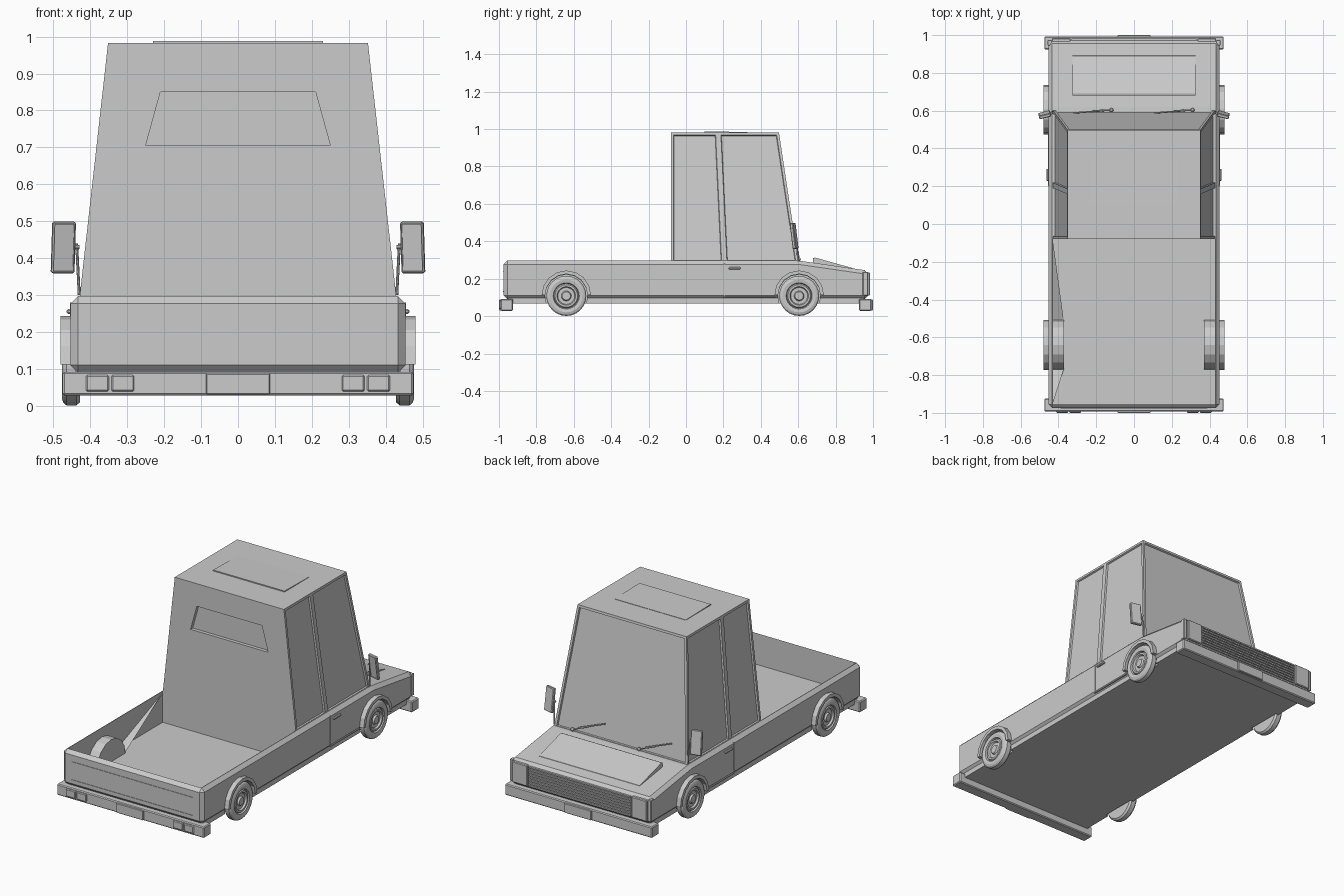
import bpy, bmesh, math
from mathutils import Vector

if "Cube" in bpy.data.objects:
    bpy.data.objects.remove(bpy.data.objects["Cube"])


def finish(name, bm):
    bmesh.ops.recalc_face_normals(bm, faces=bm.faces)
    me = bpy.data.meshes.new(name)
    bm.to_mesh(me)
    bm.free()
    ob = bpy.data.objects.new(name, me)
    bpy.context.collection.objects.link(ob)
    return ob


def prism(name, pts, a, b, axis='x', bevel=0):
    """Extrude a 2D outline between a and b along x, (y,z) outline, or along y, (x,z) outline."""
    bm = bmesh.new()
    place = (lambda p, t: (t, p[0], p[1])) if axis == 'x' else (lambda p, t: (p[0], t, p[1]))
    lo = [bm.verts.new(place(p, a)) for p in pts]
    hi = [bm.verts.new(place(p, b)) for p in pts]
    bm.faces.new(lo)
    bm.faces.new(hi)
    for i in range(len(pts)):
        j = (i + 1) % len(pts)
        bm.faces.new((lo[i], lo[j], hi[j], hi[i]))
    bmesh.ops.recalc_face_normals(bm, faces=bm.faces)
    if bevel:
        bmesh.ops.bevel(bm, geom=bm.edges[:], offset=bevel, segments=1, affect='EDGES')
    return finish(name, bm)


def box(name, x, y, z, bevel=0):
    return prism(name, [(y[0], z[0]), (y[1], z[0]), (y[1], z[1]), (y[0], z[1])], x[0], x[1], bevel=bevel)


def cut(ob, cutter):
    m = ob.modifiers.new("cut", 'BOOLEAN')
    m.operation, m.solver, m.object = 'DIFFERENCE', 'EXACT', cutter
    bpy.context.view_layer.objects.active = ob
    bpy.ops.object.modifier_apply(modifier=m.name)
    bpy.data.objects.remove(cutter)


def arc(cy, cz, r, n, a0, a1, closed=False):
    return [(cy + r * math.cos(a0 + (a1 - a0) * i / n), cz + r * math.sin(a0 + (a1 - a0) * i / n))
            for i in range(n if closed else n + 1)]


def rod(name, p, q, r):
    p, q = Vector(p), Vector(q)
    bm = bmesh.new()
    bmesh.ops.create_cone(bm, cap_ends=True, segments=8, radius1=r, radius2=r, depth=(q - p).length)
    ob = finish(name, bm)
    ob.location = (p + q) / 2
    ob.rotation_euler = (q - p).to_track_quat('Z', 'Y').to_euler()
    return ob


AXLES = (-0.64, 0.605)
WZ = 0.108

# Body with open bed and wheel openings
body = prism("body", [(-.975, .09), (.975, .09), (.975, .243), (.6, .297), (-.975, .297)],
             -.453, .453, bevel=.02)
cut(body, box("bed_cutter", (-.43, .43), (-.955, -.08), (.115, .5)))
chassis = box("chassis", (-.44, .44), (-.95, .95), (.068, .112))
for s in (-1, 1):
    for cy in AXLES:
        for part in (body, chassis):
            cut(part, prism("wheel_cutter", arc(cy, WZ, .114, 16, 0, math.tau, True), s * .422, s * .6))

# Cab with recessed side windows and windshield
bm = bmesh.new()
ring = {}
for s in (-1, 1):
    ring[s] = [(bm.verts.new((s * .43, yb, .285)), bm.verts.new((s * .352, yt, .982)))
               for yb, yt in ((-.08, -.08), (.205, .172), (.602, .497))]
L, R = ring[-1], ring[1]
glass = []
for r in (L, R):
    for i in (0, 1):
        glass.append(bm.faces.new((r[i][0], r[i + 1][0], r[i + 1][1], r[i][1])))
glass.append(bm.faces.new((L[2][0], R[2][0], R[2][1], L[2][1])))
bm.faces.new((L[0][0], R[0][0], R[0][1], L[0][1]))
for k in (0, 1):
    bm.faces.new([v[k] for v in L] + [v[k] for v in reversed(R)])
bmesh.ops.recalc_face_normals(bm, faces=bm.faces)
bmesh.ops.inset_individual(bm, faces=glass, thickness=.014, use_even_offset=True)
bmesh.ops.inset_individual(bm, faces=glass, thickness=.003, depth=-.009, use_even_offset=True)
cab = finish("cab", bm)
cut(cab, prism("rear_window_cutter", [(-.25, .705), (.25, .705), (.21, .85), (-.21, .85)], -.2, -.06, 'y'))
prism("sunroof", [(.1, .98), (.33, .98), (.33, .984), (.1, .988)], -.23, .23)

# Hood bulge
prism("hood_bulge", [(.68, .27), (.9, .24), (.89, .257), (.69, .313), (.68, .31)], -.325, .325)

# Bumpers, plates and lamps
for name, s in (("rear", -1), ("front", 1)):
    box(name + "_bumper", (-.475, .475), sorted((s * .925, s * .992)), (.028, .092), .005)
    box(name + "_plate", (-.087, .087), sorted((s * .985, s * 1.0)), (.031, .088), .003)
for s in (-1, 1):
    for x in (.312, .381):
        box("tail_lamp", sorted((s * (x - .031), s * (x + .031))), (-1.0, -.985), (.039, .084), .004)
    box("headlight", sorted((s * .335, s * .435)), (.955, .984), (.11, .232), .004)
    box("side_marker", sorted((s * .435, s * .457)), (.945, .974), (.11, .236), .003)

# Grille slats
for i in range(8):
    z = .112 + i * .0155
    box("grille_slat", (-.33, .33), (.965, .982), (z, z + .008))

# Tailgate ribs
for z in (.132, .237):
    box("tailgate_rib", (-.39, .39), (-.978, -.97), (z - .002, z + .002))

# Wheel: lathed tyre and hub
PROFILE = [(.0, .472), (.022, .472), (.027, .462), (.045, .462), (.05, .472), (.06, .472), (.066, .464),
           (.07, .474), (.088, .477), (.1, .473), (.107, .464), (.107, .438), (.098, .428), (.0, .428)]


def wheel(s, cy):
    bm = bmesh.new()
    vs = [bm.verts.new((s * x, 0, r)) for r, x in PROFILE]
    es = [bm.edges.new(p) for p in zip(vs, vs[1:])]
    bmesh.ops.spin(bm, geom=vs + es, cent=(0, 0, 0), axis=(1, 0, 0), angle=math.tau, steps=24)
    bmesh.ops.remove_doubles(bm, verts=bm.verts, dist=1e-5)
    ob = finish("wheel", bm)
    ob.location = (0, cy, WZ)
    bpy.ops.object.select_all(action='DESELECT')
    ob.select_set(True)
    bpy.context.view_layer.objects.active = ob
    bpy.ops.object.shade_smooth_by_angle(angle=math.radians(25))


for s in (-1, 1):
    for cy in AXLES:
        wheel(s, cy)
        # Faceted arch flare and the inner wheel housing
        prism("wheel_arch", arc(cy, .112, .132, 8, 0, math.pi) + arc(cy, .112, .113, 8, math.pi, 0),
              s * .42, s * .48)
        prism("wheel_housing", arc(cy, .112, .132, 8, 0, math.pi), s * .37, s * .422)

    # Door seams and handle
    box("door_seam", sorted((s * .448, s * .455)), (.202, .208), (.1, .28))
    box("sill_seam", sorted((s * .448, s * .455)), (.205, .475), (.1, .105))
    box("door_handle", sorted((s * .45, s * .464)), (.228, .292), (.249, .262), .004)

    # Side mirror with recessed glass and arm
    m = box("side_mirror", (-.032, .032), (-.009, .009), (-.07, .07), .004)
    cut(m, box("mirror_cutter", (-.027, .027), (-.03, -.005), (-.064, .064)))
    m.location = (s * .473, .578, .429)
    m.rotation_euler = (.12, 0, s * -.25)
    rod("mirror_arm", (s * .43, .598, .3), (s * .437, .588, .44), .004)
    rod("mirror_mount", (s * .43, .588, .43), (s * .47, .582, .43), .006)

# Wipers with round pivots
for x in (.31, -.12):
    bm = bmesh.new()
    bmesh.ops.create_icosphere(bm, subdivisions=2, radius=.011)
    finish("wiper_pivot", bm).location = (x, .603, .305)
    rod("wiper_arm", (x, .605, .305), (x - .1, .6, .345), .003)
    rod("wiper_blade", (x - .04, .6, .325), (x - .2, .588, .385), .004)

# Slanted gusset panels beside the left rear wheel housing
for y0, y1 in ((-.085, -.51), (-.95, -.77)):
    bm = bmesh.new()
    bm.faces.new([bm.verts.new(p) for p in ((-.43, y0, .285), (-.372, y1, .117), (-.43, y1, .117))])
    finish("bed_gusset", bm)
